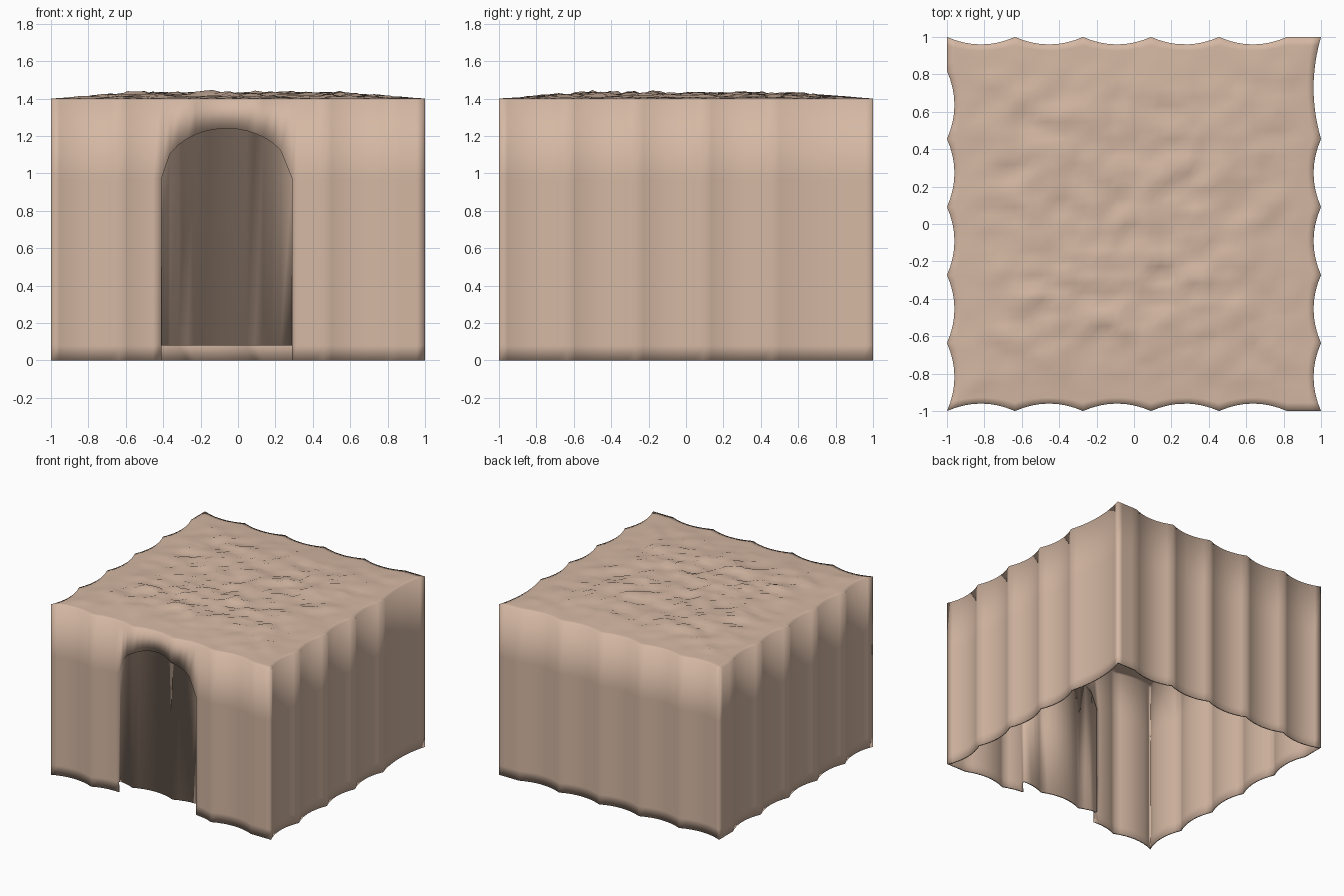
import bpy, bmesh, math, random
from mathutils import Vector, noise

if "Cube" in bpy.data.objects:
    bpy.data.objects.remove(bpy.data.objects["Cube"])

random.seed(4)
N = 44                      # cells per side; eight cells per scallop
H, SILL, SPRING = 1.40, 0.08, 0.97
A, B = 13, 28               # door columns
DEPTH = 0.02

ts = [-1 + 2 * i / N for i in range(N + 1)]
xs = ts[:]                  # x columns, snapped to the door edges
xs[A], xs[B] = -0.41, 0.29


def dip(t, right=False):
    """Inward scallop depth along a side."""
    if right and t > 0.4545:
        f = (t - 0.4545) / 0.5455
    else:
        k = (t + 1) * 2.75
        if k >= 5 - 1e-6:
            return 0.0
        f = k - math.floor(k + 1e-6)
    return 0.04 * max(0.0, 1 - (2 * f - 1) ** 2)


def plan(u, v):
    """Square position moved to the scalloped outline."""
    x = u - math.copysign(dip(v, u > 0) * abs(u) ** 8, u)
    y = v - math.copysign(dip(u) * abs(v) ** 8, v)
    return x, y


def arch(x):
    q = (x + 0.06) / 0.35
    return SPRING + 0.27 * math.sqrt(max(0.0, 1 - q * q))


bm = bmesh.new()


def quad(*pts):
    bm.faces.new([bm.verts.new(p) for p in pts])


def wall_pt(u, v, z, inset=0.0):
    x, y = plan(u, v)
    return Vector((x, y + inset, z))


# rough roof
heights = {}
for i, u in enumerate(xs):
    for j, v in enumerate(ts):
        fade = min(1, (1 - max(abs(u), abs(v))) * 2.2)
        n = noise.noise(Vector((u * 6, v * 9, 3.1))) * 0.024
        heights[i, j] = H + fade * max(0, 0.022 + n + random.uniform(-0.009, 0.009))


def roof_pt(i, j):
    return wall_pt(xs[i], ts[j], heights[i, j])


for i in range(N):
    for j in range(N):
        quad(roof_pt(i, j), roof_pt(i + 1, j), roof_pt(i + 1, j + 1), roof_pt(i, j + 1))

# scalloped walls
rows = [0, SILL, SPRING, H]
for i in range(N):
    for z0, z1 in zip(rows, rows[1:]):
        a, b = xs[i], xs[i + 1]
        quad(wall_pt(b, 1, z0), wall_pt(a, 1, z0), wall_pt(a, 1, z1), wall_pt(b, 1, z1))
        if not A <= i < B:
            quad(wall_pt(a, -1, z0), wall_pt(b, -1, z0), wall_pt(b, -1, z1), wall_pt(a, -1, z1))
        a, b = ts[i], ts[i + 1]
        quad(wall_pt(1, a, z0), wall_pt(1, b, z0), wall_pt(1, b, z1), wall_pt(1, a, z1))
        quad(wall_pt(-1, b, z0), wall_pt(-1, a, z0), wall_pt(-1, a, z1), wall_pt(-1, b, z1))

# arched doorway: wall above, reveal and shallow recessed panel
for i in range(A, B):
    a, b = xs[i], xs[i + 1]
    za, zb = arch(a), arch(b)
    quad(wall_pt(a, -1, za), wall_pt(b, -1, zb), wall_pt(b, -1, H), wall_pt(a, -1, H))
    quad(wall_pt(a, -1, za, DEPTH), wall_pt(b, -1, zb, DEPTH), wall_pt(b, -1, zb), wall_pt(a, -1, za))
    quad(wall_pt(a, -1, SILL, DEPTH), wall_pt(b, -1, SILL, DEPTH),
         wall_pt(b, -1, zb, DEPTH), wall_pt(a, -1, za, DEPTH))
for e, d0, d1 in ((xs[A], 0, DEPTH), (xs[B], DEPTH, 0)):
    quad(wall_pt(e, -1, SILL, d0), wall_pt(e, -1, SILL, d1),
         wall_pt(e, -1, SPRING, d1), wall_pt(e, -1, SPRING, d0))

bmesh.ops.remove_doubles(bm, verts=bm.verts, dist=0.0005)
for f in bm.faces:
    f.smooth = True

mesh = bpy.data.meshes.new("hut_shell")
bm.to_mesh(mesh)
bm.free()
hut = bpy.data.objects.new("hut_shell", mesh)
bpy.context.collection.objects.link(hut)

# thin clay shell, open underneath
mod = hut.modifiers.new("thickness", 'SOLIDIFY')
mod.thickness = 0.012
mod.offset = -1

clay = bpy.data.materials.new("tan_clay")
clay.diffuse_color = (0.66, 0.475, 0.365, 1)
clay.use_nodes = True
clay.node_tree.nodes["Principled BSDF"].inputs["Base Color"].default_value = clay.diffuse_color
mesh.materials.append(clay)
